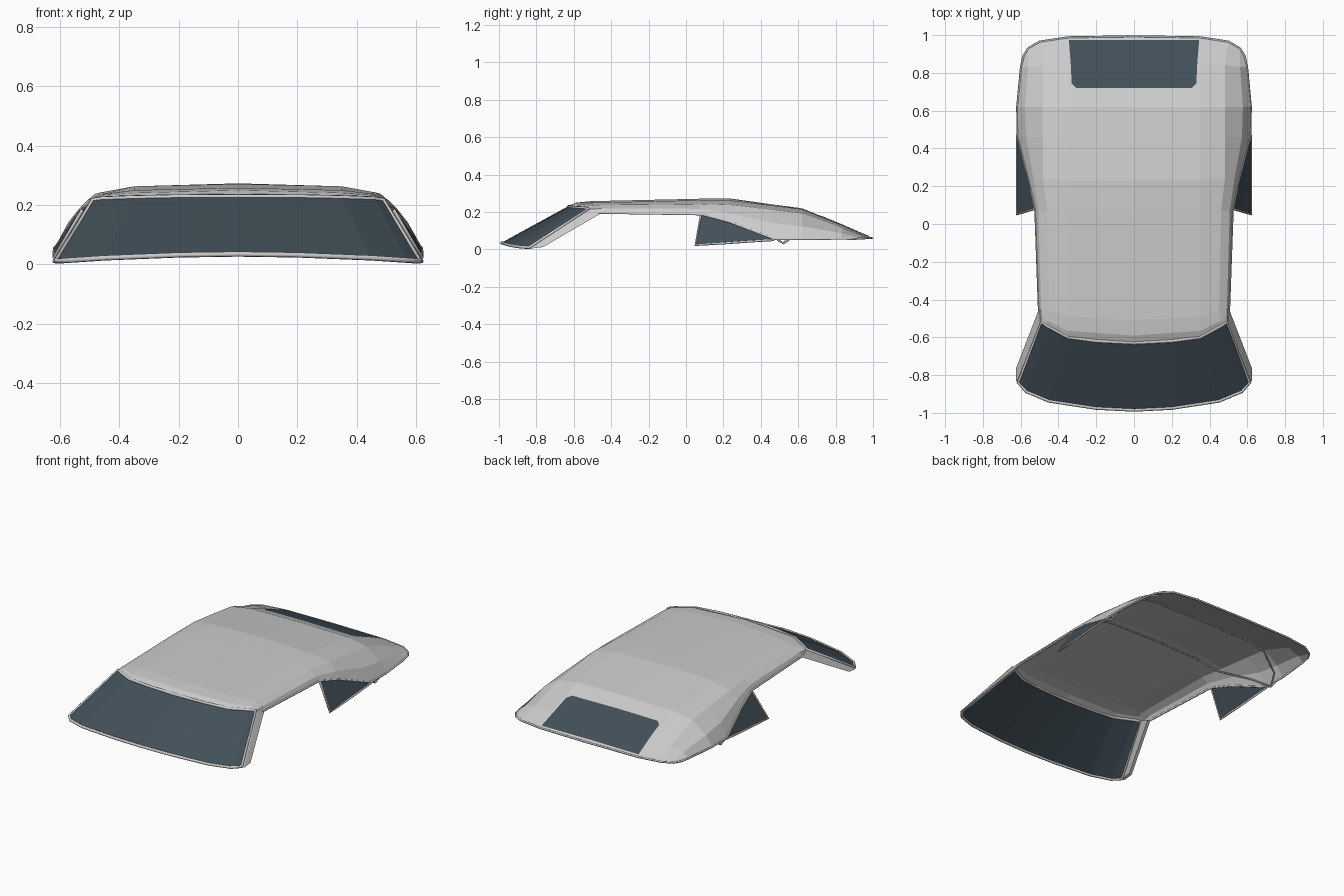
import bpy
from mathutils import Vector
from mathutils.bvhtree import BVHTree

if "Cube" in bpy.data.objects:
    bpy.data.objects.remove(bpy.data.objects["Cube"])

glass_mat = bpy.data.materials.new("dark_glass")
glass_mat.diffuse_color = (0.055, 0.08, 0.1, 1)
glass_mat.use_nodes = True
glass_mat.node_tree.nodes["Principled BSDF"].inputs["Base Color"].default_value = glass_mat.diffuse_color


def mirrored(half):
    """Half row from centre outwards -> full row from left to right."""
    return [(-x, y, z) for x, y, z in reversed(half) if x > 0] + list(half)


def mesh_object(name, verts, faces, mat=None, thick=0.0, mirror=False):
    me = bpy.data.meshes.new(name)
    me.from_pydata(verts, [], faces)
    ob = bpy.data.objects.new(name, me)
    bpy.context.collection.objects.link(ob)
    if mat:
        me.materials.append(mat)
    if mirror:
        ob.modifiers.new("mirror", 'MIRROR')
    if thick:
        m = ob.modifiers.new("thickness", 'SOLIDIFY')
        m.thickness, m.offset = thick, 0
    return ob


def loft(name, rows, closed=False, **kw):
    n = len(rows[0])
    verts = [p for r in rows for p in r]
    faces = [(i * n + j, i * n + (j + 1) % n, (i + 1) * n + (j + 1) % n, (i + 1) * n + j)
             for i in range(len(rows) - 1) for j in range(n if closed else n - 1)]
    if closed:
        faces += [tuple(range(n))[::-1], tuple(range(len(verts) - n, len(verts)))]
    return mesh_object(name, verts, faces, **kw), verts, faces


def tube(name, pts, r, cyclic=False, mirror=False):
    cu = bpy.data.curves.new(name, 'CURVE')
    cu.dimensions = '3D'
    cu.bevel_depth, cu.bevel_resolution, cu.use_fill_caps = r, 1, True
    sp = cu.splines.new('POLY')
    sp.points.add(len(pts) - 1)
    for p, c in zip(sp.points, pts):
        p.co = (*c, 1)
    sp.use_cyclic_u = cyclic
    ob = bpy.data.objects.new(name, cu)
    bpy.context.collection.objects.link(ob)
    if mirror:
        ob.modifiers.new("mirror", 'MIRROR')
    return ob


# Fabric roof: half cross-sections from front header to rear hem
roof_rows = [
    [(0, -.63, .228), (.35, -.60, .224), (.46, -.54, .22), (.49, -.52, .215), (.495, -.51, .205)],
    [(0, -.59, .247), (.35, -.565, .238), (.46, -.51, .23), (.492, -.48, .215), (.50, -.47, .195)],
    [(0, -.51, .255), (.35, -.49, .247), (.45, -.46, .235), (.49, -.45, .218), (.503, -.45, .195)],
    [(0, .07, .268), (.35, .07, .26), (.46, .07, .24), (.505, .07, .215), (.522, .08, .187)],
    [(0, .23, .27), (.35, .23, .26), (.48, .24, .235), (.53, .24, .19), (.555, .23, .148)],
    [(0, .46, .238), (.35, .46, .232), (.48, .46, .21), (.57, .46, .14), (.615, .47, .055)],
    [(0, .62, .217), (.35, .62, .212), (.48, .62, .19), (.575, .62, .12), (.618, .62, .055)],
    [(0, .85, .122), (.35, .85, .12), (.48, .84, .11), (.56, .83, .085), (.598, .83, .057)],
    [(0, .993, .06), (.35, .988, .06), (.5, .965, .06), (.56, .93, .057), (.585, .89, .056)],
]
roof, rv, rf = loft("fabric_roof", [mirrored(r) for r in roof_rows], thick=.005)
tree = BVHTree.FromPolygons([Vector(v) for v in rv], rf)


def on_roof(x, y, dz):
    hit = tree.ray_cast(Vector((x, y, 1)), Vector((0, 0, -1)))[0]
    return (x, y, (hit.z if hit else .05) + dz)


# Rear window laid on the sloping rear panel, upper corners clipped
win = [(y, w) for y, w in ((.72, .305), (.745, .33), (.85, .335), (.975, .345))]
loft("rear_window", [[on_roof(w * k / 4, y, .005) for k in range(-4, 5)] for y, w in win],
     mat=glass_mat)

# Rear hem and side rails follow the roof edge
hem = [r[-1] for r in roof_rows[5:]]
tube("rear_hem", mirrored(roof_rows[-1][:-1] + hem[::-1]), .006)
tube("side_rail", [r[-1] for r in roof_rows[1:6]], .006, mirror=True)

# Windscreen glass between curved base and header
base = [(0, -.985, .034), (.2, -.975, .031), (.45, -.937, .021), (.57, -.887, .013), (.613, -.838, .01)]
head = [(0, -.63, .228), (.2, -.62, .227), (.35, -.60, .224), (.46, -.54, .22), (.49, -.52, .215)]
loft("windscreen", [mirrored(base), mirrored(head)], mat=glass_mat, thick=.004)
tube("windscreen_frame", mirrored(base) + mirrored(head)[::-1], .009, cyclic=True)

# Windscreen pillars
loft("windscreen_pillar", [
    [(.612, -.845, .006), (.624, -.83, .004), (.625, -.765, .012), (.606, -.765, .014)],
    [(.484, -.525, .214), (.497, -.515, .212), (.505, -.455, .192), (.487, -.455, .194)],
], closed=True, mirror=True)

# Rear quarter windows with their frames
low = [(.62, .05, .022), (.62, .2, .032), (.62, .34, .042), (.618, .47, .05)]
top = [(.524, .08, .185), (.555, .23, .146), (.588, .36, .098), (.617, .47, .054)]
loft("quarter_window", [low, top], mat=glass_mat, thick=.003, mirror=True)
tube("quarter_window_frame", [top[0]] + low, .006, mirror=True)

# Folding bows below the fabric, meeting at the pivot
pivot = (.61, .52, .032)
for name, y, side in (("front_bow", .2, (.57, .40)), ("rear_bow", .62, (.585, .58))):
    half = [on_roof(x, y, -.01) for x in (0, .2, .35, .47)]
    half += [on_roof(*side, -.016), pivot]
    tube(name, mirrored(half), .005)
tube("pivot_stub", [(.615, .49, .05), pivot, (.615, .55, .05)], .006, mirror=True)
